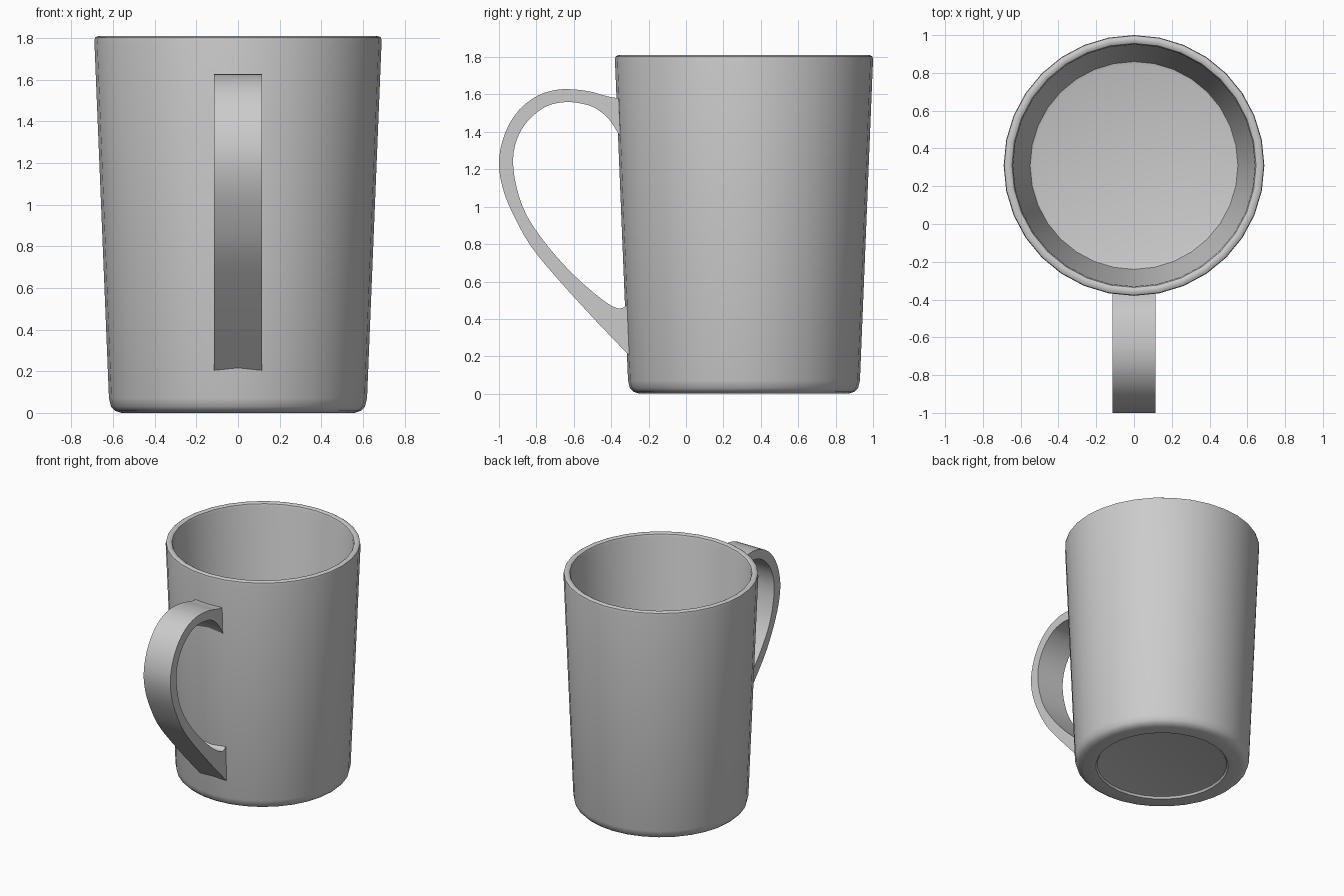
import bpy, bmesh, math
from mathutils import Vector

cube = bpy.data.objects.get("Cube")
if cube:
    bpy.data.objects.remove(cube, do_unlink=True)

CUP_Y = 0.31       # cup axis
SEGMENTS = 32
HALF_WIDTH = 0.115  # handle strap

grey = bpy.data.materials.new("ceramic grey")
grey.use_nodes = True
colour = (0.6, 0.6, 0.6, 1)
grey.diffuse_color = colour
grey.node_tree.nodes["Principled BSDF"].inputs["Base Color"].default_value = colour


def finish(name, bm, angle):
    bmesh.ops.recalc_face_normals(bm, faces=bm.faces)
    mesh = bpy.data.meshes.new(name)
    bm.to_mesh(mesh)
    bm.free()
    mesh.materials.append(grey)
    obj = bpy.data.objects.new(name, mesh)
    bpy.context.collection.objects.link(obj)
    bpy.ops.object.select_all(action="DESELECT")
    obj.select_set(True)
    bpy.context.view_layer.objects.active = obj
    bpy.ops.object.shade_smooth_by_angle(angle=math.radians(angle))
    return obj


def lathe(name, profile):
    """Spin a radius/height profile about the cup axis and cap both ends."""
    bm = bmesh.new()
    rings = []
    for r, z in profile:
        rings.append([bm.verts.new((r * math.cos(a), CUP_Y + r * math.sin(a), z))
                      for a in (math.tau * i / SEGMENTS for i in range(SEGMENTS))])
    for low, high in zip(rings, rings[1:]):
        for i in range(SEGMENTS):
            j = (i + 1) % SEGMENTS
            bm.faces.new((low[i], low[j], high[j], high[i]))
    bm.faces.new(rings[0])
    bm.faces.new(rings[-1])
    return finish(name, bm, 40)


def smooth_path(points, steps=3):
    """Catmull-Rom curve through the points."""
    pts = [Vector(p) for p in points]
    pts = [pts[0]] + pts + [pts[-1]]
    out = []
    for a, b, c, d in zip(pts, pts[1:], pts[2:], pts[3:]):
        for s in range(steps):
            t = s / steps
            out.append(0.5 * (2 * b + (c - a) * t + (2 * a - 5 * b + 4 * c - d) * t * t
                              + (3 * b - a - 3 * c + d) * t ** 3))
    return out + [pts[-1]]


# Cup: recessed base, foot, tapered wall, rounded rim, inner wall and floor
lathe("cup", [
    (0.44, 0.02), (0.46, 0.015), (0.47, 0), (0.56, 0), (0.59, 0.01), (0.61, 0.03),
    (0.62, 0.07), (0.69, 1.785), (0.687, 1.803), (0.675, 1.81), (0.658, 1.81),
    (0.646, 1.803), (0.64, 1.785), (0.555, 0.1), (0.55, 0.085), (0.535, 0.08),
])

# Handle: flat strap between an outer and an inner outline (y, z)
outer = smooth_path([
    (-0.35, 1.578), (-0.42, 1.59), (-0.51, 1.615), (-0.6, 1.627), (-0.69, 1.625),
    (-0.79, 1.595), (-0.89, 1.52), (-0.965, 1.4), (-1, 1.25), (-0.98, 1.1),
    (-0.92, 0.95), (-0.83, 0.79), (-0.7, 0.63), (-0.51, 0.42), (-0.42, 0.325),
    (-0.3, 0.2)])
inner = smooth_path([
    (-0.35, 1.37), (-0.41, 1.465), (-0.49, 1.53), (-0.58, 1.555), (-0.66, 1.558),
    (-0.75, 1.535), (-0.84, 1.465), (-0.9, 1.37), (-0.925, 1.25), (-0.905, 1.1),
    (-0.85, 0.95), (-0.74, 0.79), (-0.6, 0.635), (-0.45, 0.505), (-0.36, 0.455),
    (-0.31, 0.48)])
bm = bmesh.new()
sections = []
for o, i in zip(outer, inner):
    sections.append([bm.verts.new((x, p.x, p.y)) for x, p in (
        (-HALF_WIDTH, o), (HALF_WIDTH, o), (HALF_WIDTH, i), (-HALF_WIDTH, i))])
for a, b in zip(sections, sections[1:]):
    for k in range(4):
        n = (k + 1) % 4
        bm.faces.new((a[k], a[n], b[n], b[k]))
bm.faces.new(sections[0])
bm.faces.new(sections[-1])
finish("handle", bm, 40)
